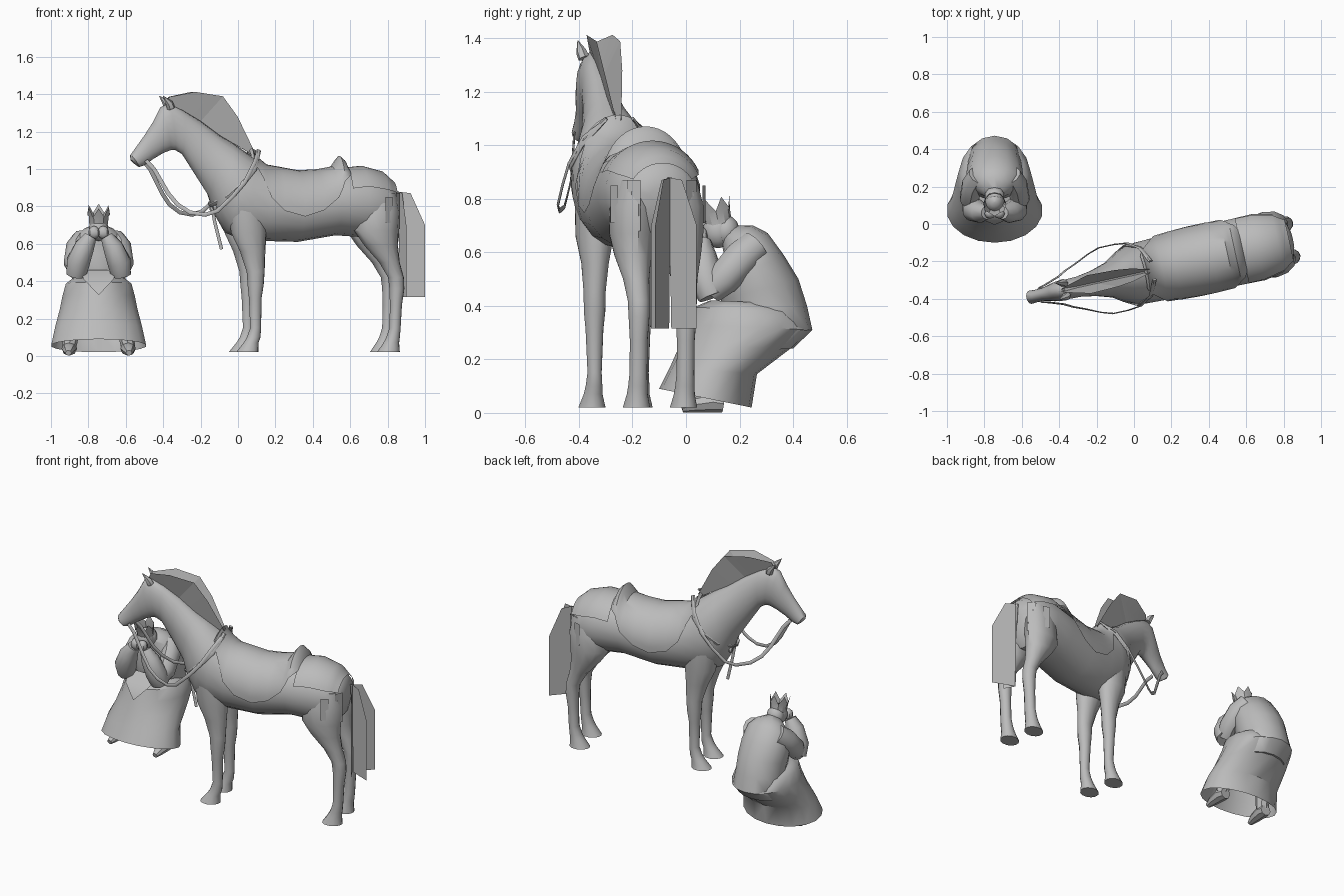
import bpy, math
from mathutils import Matrix, Vector

if "Cube" in bpy.data.objects:
    bpy.data.objects.remove(bpy.data.objects["Cube"])

grey = bpy.data.materials.new("plain_grey")
grey.diffuse_color = (0.5, 0.5, 0.5, 1)
grey.use_nodes = True
grey.node_tree.nodes["Principled BSDF"].inputs["Base Color"].default_value = grey.diffuse_color

# Placement frames: local x runs along each figure, local y is sideways
HORSE = Matrix.Translation((0, -0.27, 0)) @ Matrix.Rotation(math.radians(12.4), 4, 'Z') @ Matrix.Diagonal((1.024, 1, 1, 1))
MAN = Matrix.Translation((-0.745, 0, 0)) @ Matrix.Rotation(math.radians(90), 4, 'Z')


def make(name, verts, faces, frame, angle=40):
    me = bpy.data.meshes.new(name)
    me.from_pydata([tuple(frame @ Vector(v)) for v in verts], [], faces)
    me.materials.append(grey)
    me.shade_smooth()
    me.set_sharp_from_angle(angle=math.radians(angle))
    me.validate()
    ob = bpy.data.objects.new(name, me)
    bpy.context.collection.objects.link(ob)
    return ob


def skin(name, rings, frame, caps=(True, True), angle=40):
    """Join equal-length closed rings of points."""
    n = len(rings[0])
    verts = [p for r in rings for p in r]
    faces = [(i*n + j, i*n + (j+1) % n, (i+1)*n + (j+1) % n, (i+1)*n + j)
             for i in range(len(rings)-1) for j in range(n)]
    if caps[0]:
        faces.append(tuple(reversed(range(n))))
    if caps[1]:
        faces.append(tuple(range(len(verts)-n, len(verts))))
    return make(name, verts, faces, frame, angle)


def section(s, ang, off=0.0):
    """Point on an ellipse given by two opposite points (x, z) and a half width."""
    x1, z1, x2, z2, w = s
    hx, hz = (x1-x2)/2, (z1-z2)/2
    k = math.cos(ang) * (1 + off / max(math.hypot(hx, hz), 1e-4))
    return Vector(((x1+x2)/2 + hx*k, math.sin(ang)*(w+off), (z1+z2)/2 + hz*k))


def loft(name, secs, frame, n=14, caps=(True, True)):
    return skin(name, [[section(s, 2*math.pi*j/n) for j in range(n)] for s in secs], frame, caps)


def limb(name, stations, frame, n=10):
    """Upright limb: stations (x, y, z, rx, ry)."""
    return skin(name, [[(x + rx*math.cos(2*math.pi*j/n), y + ry*math.sin(2*math.pi*j/n), z)
                        for j in range(n)] for x, y, z, rx, ry in stations], frame)


def tube(name, pts, radii, frame, n=8, flat=1.0):
    """Round or flattened tube along a path."""
    P = [Vector(p) for p in pts]
    rings = []
    for i, p in enumerate(P):
        d = (P[min(i+1, len(P)-1)] - P[max(i-1, 0)]).normalized()
        a = d.cross(Vector((0, 1, 0))).normalized()
        b = d.cross(a)
        r = radii[i] if isinstance(radii, (list, tuple)) else radii
        rings.append([p + a*r*math.cos(2*math.pi*j/n) + b*r*flat*math.sin(2*math.pi*j/n) for j in range(n)])
    return skin(name, rings, frame)


def ball(name, c, r, frame, n=10):
    rings = [[(c[0] + r[0]*math.sin(t)*math.cos(2*math.pi*j/n), c[1] + r[1]*math.sin(t)*math.sin(2*math.pi*j/n),
               c[2] - r[2]*math.cos(t)) for j in range(n)] for t in [math.pi*(i+0.15)/7.3 for i in range(8)]]
    return skin(name, rings, frame)


# ---------- Horse: one skin from rump to muzzle ----------
BODY = [(.85, .85, .84, .78, .05), (.83, .92, .825, .69, .12), (.77, .975, .77, .63, .16),
        (.66, 1.005, .67, .635, .183), (.52, .99, .52, .645, .18), (.32, .975, .32, .61, .18),
        (.15, 1.01, .13, .615, .172), (.07, 1.07, .01, .625, .168), (.02, 1.105, -.07, .66, .158),
        (-.03, 1.14, -.125, .755, .132), (-.10, 1.18, -.16, .86, .097), (-.20, 1.255, -.23, .97, .07),
        (-.29, 1.31, -.30, 1.08, .056), (-.37, 1.35, -.335, 1.10, .054), (-.415, 1.33, -.36, 1.10, .056),
        (-.455, 1.25, -.40, 1.085, .05), (-.50, 1.18, -.45, 1.055, .037), (-.55, 1.11, -.50, 1.02, .034),
        (-.575, 1.075, -.53, 1.01, .036), (-.575, 1.05, -.55, 1.025, .02)]
loft("horse_body", BODY, HORSE, 18)


def on_body(t, ang, off):
    i = min(int(t), len(BODY)-2)
    f = t - i
    return section([a*(1-f) + b*f for a, b in zip(BODY[i], BODY[i+1])], ang, off)


def drape(name, rows, base=.01, m=18):
    """Cloth or leather over the back: rows (station, half angle in degrees, added height)."""
    verts, faces = [], []
    for t, half, up in rows:
        for j in range(m+1):
            a = math.radians(half) * (2*j/m - 1)
            verts.append(on_body(t, a, base + up*max(math.cos(a*1.3), 0)**2))
    for i in range(len(rows)-1):
        for j in range(m):
            k = i*(m+1) + j
            faces.append((k, k+1, k+m+2, k+m+1))
    return make(name, verts, faces, HORSE)


drape("saddle", [(3.55, 35, 0), (3.68, 45, .045), (3.85, 52, .068), (3.97, 65, .05), (4.1, 80, .015),
                 (4.5, 98, .006), (5, 104, .008), (5.6, 98, .006), (6, 80, .004), (6.5, 55, .006),
                 (6.9, 42, .015), (7.1, 35, .03), (7.3, 30, .005)])
drape("rump_cloth", [(1, 58, 0), (1.5, 60, 0), (2, 62, 0), (3, 64, 0), (3.6, 66, 0)], .012)

# Legs, ears, reins and hanging flaps on both sides
FRONT_LEG = [(.03, .08, .80, .10, .075), (.04, .082, .66, .095, .072), (.06, .085, .56, .068, .052),
             (.075, .09, .45, .048, .042), (.075, .09, .38, .043, .041), (.073, .09, .31, .034, .034),
             (.075, .09, .15, .029, .027), (.065, .09, .10, .036, .032), (.05, .09, .07, .04, .036), (.03, .09, .02, .06, .052)]
HIND_LEG = [(.74, .09, .87, .085, .06), (.73, .095, .77, .115, .083), (.72, .095, .67, .12, .083),
            (.745, .095, .59, .09, .07), (.79, .092, .50, .055, .05), (.825, .09, .42, .042, .042),
            (.83, .09, .36, .04, .04), (.825, .09, .27, .032, .034), (.82, .09, .15, .03, .034),
            (.81, .09, .10, .036, .037), (.80, .09, .07, .042, .04), (.785, .09, .02, .061, .052)]
for side, s in (("left", -1), ("right", 1)):
    for nm, leg in (("front_leg", FRONT_LEG), ("hind_leg", HIND_LEG)):
        limb(f"{nm}_{side}", [(x, s*y, z, rx, ry) for x, y, z, rx, ry in leg], HORSE, 12)
    tube(f"ear_{side}", [(-.365, s*.032, 1.325), (-.375, s*.04, 1.35), (-.41, s*.045, 1.39)],
         [.022, .02, .002], HORSE, 6)
    tube(f"rein_{side}", [(-.50, s*.038, 1.045), (-.46, s*.05, 1.0), (-.39, s*.075, .87), (-.345, s*.1, .81),
                          (-.285, s*.125, .768), (-.21, s*.16, .755), (-.15, s*.18, .775), (-.07, s*.18, .85),
                          (0, s*.172, .93), (.06, s*.13, 1.03), (.10, s*.05, 1.095)], .011, HORSE, 6, .35)
    # Breast collar from pommel to chest
    tube(f"breast_collar_{side}", [(.10, s*.05, 1.10), (.06, s*.135, 1.0), (-.01, s*.164, .92),
                                   (-.08, s*.125, .85), (-.145, s*.04, .81), (-.15, 0, .805)], .013, HORSE, 6, .5)
    ball(f"chest_bell_{side}", (-.13, s*.045, .79), (.014, .014, .018), HORSE, 8)
    for k, (x, y, z0, z1) in enumerate(((.77, .172, .71, .85), (.832, .11, .68, .87))):
        d = (.02, .01) if k == 0 else (.015, -.022)
        a, b = (x-d[0], s*(y+abs(d[1])/1)), (x+d[0], s*(y-abs(d[1])))
        make(f"rump_flap_{side}_{k}", [(*a, z0), (*b, z0), (*b, z1), (*a, z1)], [(0, 1, 2, 3)], HORSE)
    # Mane sheet leaning outwards from the crest
    low = [(-.39, 1.345), (-.30, 1.315), (-.20, 1.255), (-.10, 1.18), (.07, 1.08)]
    high = [(-.37, 1.385), (-.24, 1.412), (-.09, 1.388), (-.01, 1.28), (.085, 1.095)]
    spread = [.015, .05, .045, .035, .01]
    make(f"mane_{side}", [(x, s*.004, z) for x, z in low] + [(x, s*w, z) for (x, z), w in zip(high, spread)],
         [(i, i+1, i+6, i+5) for i in range(4)], HORSE, 5)
tube("chest_strap", [(-.145, 0, .83), (-.125, 0, .72), (-.09, -.01, .57)], .009, HORSE, 6, .4)

# Tail: upright blades fanning from a common line
WORLD = Matrix.Identity(4)
for k, (dx, dy) in enumerate(((.14, -.055), (.09, .10), (.04, -.07))):
    prof = [(-.1, .88), (.45, .87), (1, .70), (1, .315), (.05, .315), (.0, .62)]
    make(f"tail_blade_{k}", [(.86 + dx*r, -.06 + dy*r, z) for r, z in prof],
         [(0, 1, 2, 5), (5, 2, 3, 4)], WORLD, 5)

# ---------- Crouching figure ----------
loft("torso", [(.19, .70, .13, .65, .045), (.25, .70, .14, .60, .10), (.305, .672, .13, .54, .14),
               (.365, .59, .13, .48, .155), (.42, .50, .13, .42, .15), (.452, .40, .15, .37, .145),
               (.472, .31, .18, .29, .155), (.40, .24, .2, .23, .14)], MAN, 14)
loft("robe_skirt", [(.09, .42, .34, .41, .14), (.03, .395, .43, .375, .178), (.005, .33, .47, .31, .196),
                    (-.025, .25, .39, .24, .212), (-.06, .17, .265, .145, .235), (-.1, .09, .245, .02, .257)],
     MAN, 18, (True, False))
# Pointed front flap of the tunic
make("tunic_point", [(.11, -.10, .46), (.11, .10, .46), (.03, .08, .41), (-.005, 0, .325), (.03, -.08, .41)],
     [(0, 1, 2, 4), (4, 2, 3)], MAN)
for side, s in (("left", 1), ("right", -1)):
    tube(f"upper_arm_{side}", [(.26, s*.09, .625), (.21, s*.12, .58), (.14, s*.135, .50), (.09, s*.12, .455)],
         [.06, .066, .062, .05], MAN, 10, .85)
    tube(f"sleeve_{side}", [(.10, s*.12, .435), (.075, s*.11, .50), (.06, s*.075, .585), (.06, s*.042, .64)],
         [.055, .065, .055, .035], MAN, 10)
    ball(f"hand_{side}", (.055, s*.025, .66), (.028, .03, .035), MAN, 8)
    # Shins and feet under the robe
    tube(f"shin_{side}", [(.15, s*.125, .26), (.13, s*.14, .16), (.105, s*.157, .05)], [.05, .045, .038], MAN, 8)
    tube(f"foot_{side}", [(.14, s*.155, .034), (.10, s*.157, .04), (.03, s*.16, .03), (-.015, s*.162, .016)],
         [.032, .038, .029, .015], MAN, 8, 1.1)

# Bowed head with hair
ball("head", (.12, 0, .68), (.058, .052, .065), MAN, 12)
ball("hair", (.15, 0, .68), (.05, .055, .058), MAN, 10)

# Crown: flared band with alternating points
CROWN = MAN @ Matrix.Translation((.122, 0, .705)) @ Matrix.Rotation(math.radians(-12), 4, 'Y')
band, n = [], 12
for z, r in ((0, .05), (.045, .053)):
    band.append([(r*math.cos(2*math.pi*j/n), r*math.sin(2*math.pi*j/n), z) for j in range(n)])
band.append([(.061*math.cos(2*math.pi*j/n), .061*math.sin(2*math.pi*j/n), .098 if j % 2 == 0 else .05) for j in range(n)])
skin("crown", band, CROWN, (False, False), 20)
